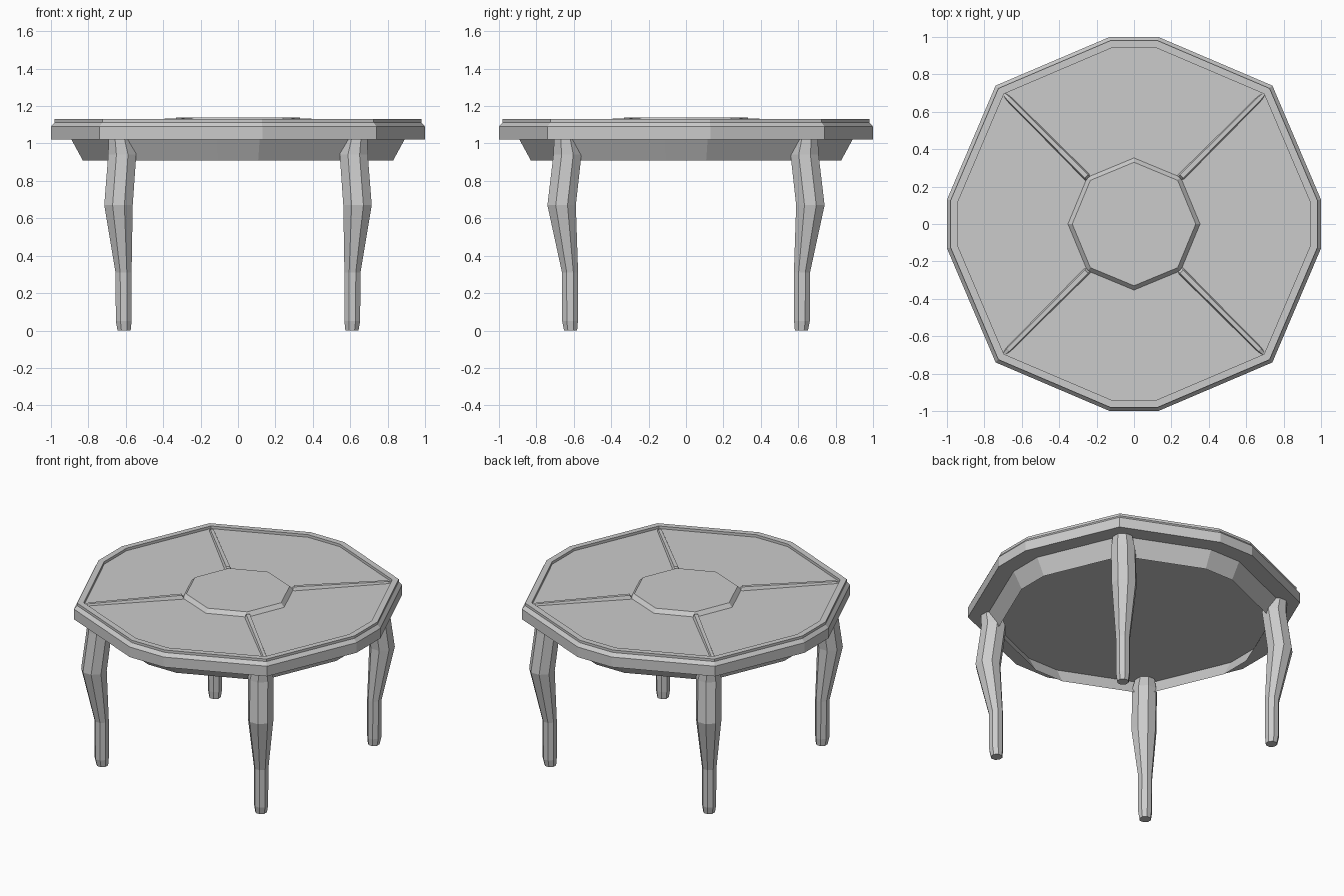
import bpy, math
from math import sin, cos, pi

if "Cube" in bpy.data.objects:
    bpy.data.objects.remove(bpy.data.objects["Cube"])

QUARTER = [(1.0, 0.13), (0.74, 0.74), (0.13, 1.0)]


def outline():
    # twelve-sided table outline from one quarter turned four times
    pts = []
    for k in range(4):
        a = k * pi / 2
        pts += [(x * cos(a) - y * sin(a), x * sin(a) + y * cos(a)) for x, y in QUARTER]
    return pts


def loft(name, rings, cap_start=True, cap_end=True):
    n = len(rings[0])
    verts = [p for r in rings for p in r]
    faces = []
    for k in range(len(rings) - 1):
        for i in range(n):
            j = (i + 1) % n
            faces.append((k * n + i, k * n + j, (k + 1) * n + j, (k + 1) * n + i))
    if cap_start:
        faces.append(tuple(reversed(range(n))))
    if cap_end:
        faces.append(tuple(range((len(rings) - 1) * n, len(rings) * n)))
    mesh = bpy.data.meshes.new(name)
    mesh.from_pydata(verts, [], faces)
    ob = bpy.data.objects.new(name, mesh)
    bpy.context.collection.objects.link(ob)
    return ob


def scaled(s, z):
    return [(x * s, y * s, z) for x, y in outline()]


def octagon(cx, cy, r, z, turn=0.0):
    return [(cx + r * cos(turn + i * pi / 4), cy + r * sin(turn + i * pi / 4), z)
            for i in range(8)]


# Table top with bevelled, raised rim and recessed panel
loft("table_top", [scaled(s, z) for s, z in
     [(1, 1.02), (1, 1.09), (0.98, 1.113), (0.98, 1.13), (0.94, 1.13), (0.94, 1.112)]])

# Sloping apron, open underneath
loft("apron", [scaled(0.83, 0.91), scaled(0.89, 1.02)], False, False)

# Raised centre panel
loft("centre_panel", [octagon(0, 0, 0.355, 1.11), octagon(0, 0, 0.33, 1.138)])

# Leg path: x, y, half width, height
LEG = [(0.609, 0.617, 0.035, 0.0), (0.611, 0.62, 0.042, 0.05), (0.612, 0.62, 0.043, 0.31),
       (0.639, 0.665, 0.076, 0.67), (0.619, 0.634, 0.075, 0.94), (0.633, 0.645, 0.06, 1.03)]

# Spoke cross-sections: distance along the diagonal, half width, top height
SPOKE = [(0.345, 0.022, 1.112), (0.36, 0.022, 1.136), (0.95, 0.018, 1.124), (0.98, 0.012, 1.112)]

for k, (sx, sy) in enumerate([(1, 1), (-1, 1), (-1, -1), (1, -1)]):
    side = ("back" if sy > 0 else "front") + ("_right" if sx > 0 else "_left")
    loft(side + "_leg", [octagon(sx * x, sy * y, w / cos(pi / 8), z, pi / 8)
                         for x, y, w, z in LEG])
    a = pi / 4 + k * pi / 2
    rings = []
    for d, w, z in SPOKE:
        section = [(-w, 1.105), (w, 1.105), (w * 0.55, z), (-w * 0.55, z)]
        rings.append([(d * cos(a) - o * sin(a), d * sin(a) + o * cos(a), h)
                      for o, h in section])
    spoke = loft(side + "_spoke", rings)
    spoke.data.flip_normals()
